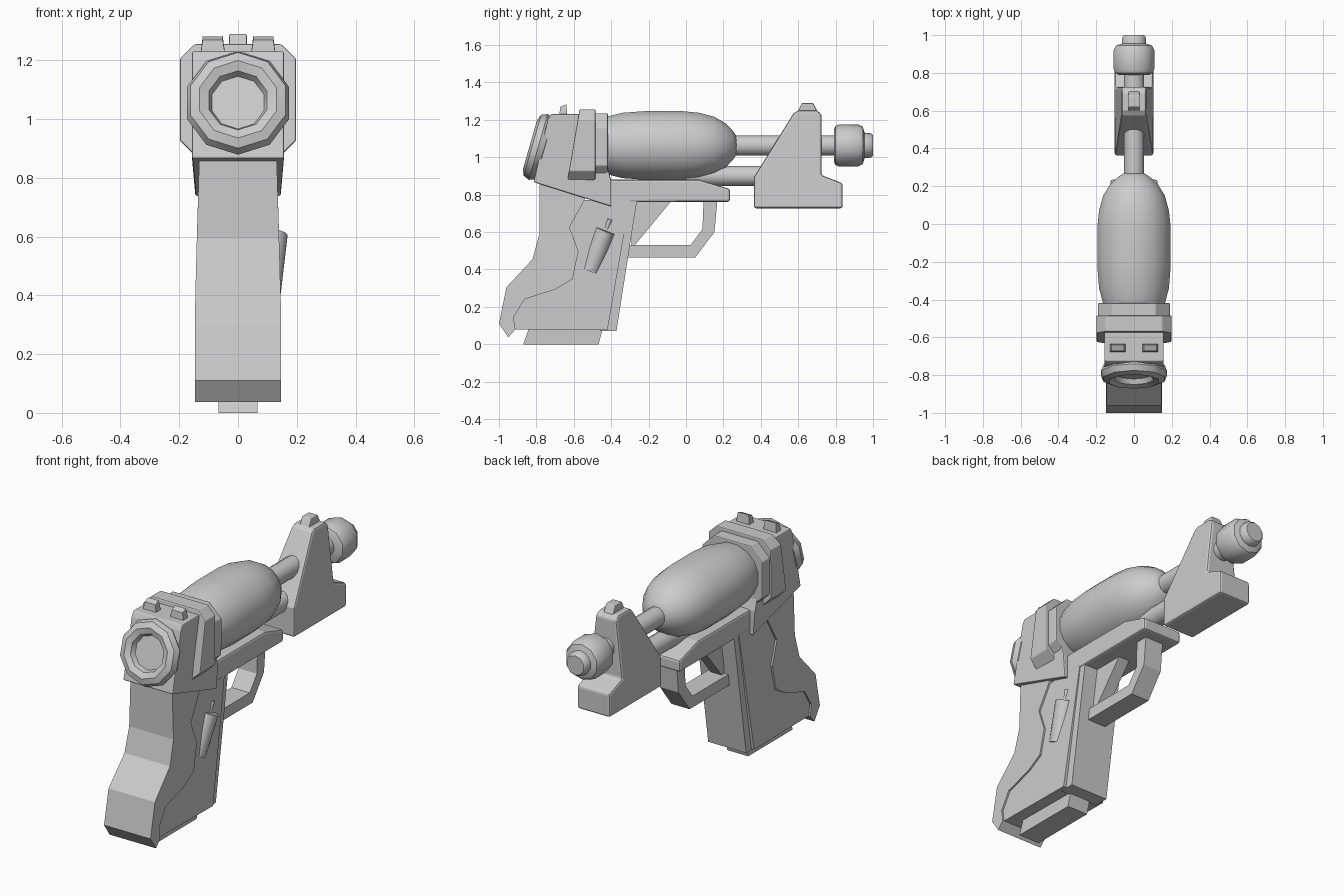
import bpy, bmesh, math
from mathutils import Matrix, Vector

if "Cube" in bpy.data.objects:
    bpy.data.objects.remove(bpy.data.objects["Cube"], do_unlink=True)

GREY = (0.6, 0.6, 0.6, 1)
mat = bpy.data.materials.new("light_grey")
mat.use_nodes = True
mat.diffuse_color = GREY
mat.node_tree.nodes["Principled BSDF"].inputs["Base Color"].default_value = GREY


def finish(name, bm, bevel=0, smooth=0):
    """Turn a bmesh into a named, shaded object."""
    bmesh.ops.recalc_face_normals(bm, faces=bm.faces)
    me = bpy.data.meshes.new(name)
    bm.to_mesh(me)
    bm.free()
    ob = bpy.data.objects.new(name, me)
    bpy.context.collection.objects.link(ob)
    me.materials.append(mat)
    if bevel:
        mod = ob.modifiers.new("bevel", "BEVEL")
        mod.width = bevel
        mod.segments = 2
        mod.limit_method = "ANGLE"
        mod.angle_limit = math.radians(35)
    if smooth:
        bpy.ops.object.select_all(action="DESELECT")
        ob.select_set(True)
        bpy.context.view_layer.objects.active = ob
        bpy.ops.object.shade_smooth_by_angle(angle=math.radians(smooth))
    return ob


def bridge(bm, a, b):
    """Close two matching vertex loops into a solid."""
    bm.faces.new(a)
    bm.faces.new(b)
    for i in range(len(a)):
        j = (i + 1) % len(a)
        bm.faces.new((a[i], a[j], b[j], b[i]))


def prism(name, pts, half, bevel=0, smooth=0, x=0):
    """Side profile of (y, z) points; half width is a number or a rule of z."""
    width = half if callable(half) else lambda z: half
    bm = bmesh.new()
    sides = [[bm.verts.new((x + s * width(z), y, z)) for y, z in pts] for s in (-1, 1)]
    bridge(bm, *sides)
    return finish(name, bm, bevel, smooth)


def octagon(name, back, front, hw, z0, z1, cut, bevel=0):
    """Chamfered plate across the gun; back is a rule of z."""
    ring = []
    for s in (1, -1):
        half = [(hw - cut, z0), (hw, z0 + cut), (hw, z1 - cut), (hw - cut, z1)]
        ring += [(s * x, z) for x, z in half[::s]]
    bm = bmesh.new()
    a = [bm.verts.new((x, back(z), z)) for x, z in ring]
    b = [bm.verts.new((x, front, z)) for x, z in ring]
    bridge(bm, a, b)
    return finish(name, bm, bevel)


def lathe(name, start, direction, profile, n=12, smooth=40, wide=1):
    """Spin (distance, radius) points around an axis."""
    bm = bmesh.new()
    rings = [[bm.verts.new((r * math.cos(t), r * math.sin(t), d))
              for t in (2 * math.pi * (i + 0.5) / n for i in range(n))]
             for d, r in profile]
    for a, b in zip(rings, rings[1:]):
        for i in range(n):
            j = (i + 1) % n
            bm.faces.new((a[i], a[j], b[j], b[i]))
    bm.faces.new(rings[0])
    bm.faces.new(rings[-1])
    turn = Vector((0, 0, 1)).rotation_difference(Vector(direction)).to_matrix().to_4x4()
    bm.transform(Matrix.Translation(start) @ Matrix.Diagonal((wide, 1, 1, 1)) @ turn)
    return finish(name, bm, 0, smooth)


FWD = (0, 1, 0)
AXIS = 1.063

# Barrel, muzzle and pressure chamber
lathe("chamber", (0, 0, AXIS), FWD,
      [(-.45, .15), (-.41, .16), (-.34, .178), (-.22, .187), (-.02, .187), (.07, .178),
       (.15, .157), (.21, .122), (.25, .08), (.27, .05)], 16, 50, 1.06)
lathe("barrel", (0, 0, AXIS), FWD, [(.2, .055), (.85, .055)])
lathe("lower_rod", (0, 0, .9), FWD, [(0, .055), (.42, .055)])
lathe("muzzle", (0, 0, AXIS), FWD,
      [(.79, .085), (.8, .105), (.82, .113), (.92, .113), (.945, .1), (.955, .068),
       (.99, .065), (1, .055)], 10)

# Front sight block
prism("front_block", [(.363, .727), (.363, .893), (.575, 1.235), (.6, 1.25), (.7, 1.25),
                      (.725, 1.23), (.725, .904), (.837, .861), (.837, .727)],
      lambda z: .065 if z > 1.2 else .102, .012)
prism("front_sight", [(.595, 1.24), (.62, 1.29), (.68, 1.29), (.705, 1.24)], .03, .005)

# Rear housing
prism("receiver", [(-.815, .867), (-.74, 1.2), (-.725, 1.23), (-.5, 1.23),
                   (-.4, .877), (-.4, .737)],
      lambda z: .157 if z > .8 else .145, .006)
octagon("rear_bracket", lambda z: -.634 + (z - .877) * .17, -.484, .198, .877, 1.255, .05, .006)
octagon("collar", lambda z: -.5, -.418, .19, .88, 1.235, .075, .006)
for side, label in ((1, "left"), (-1, "right")):
    prism("rear_sight_" + label, [(-.68, 1.2), (-.672, 1.27), (-.64, 1.282), (-.632, 1.2)],
          lambda z: .034 if z > 1.25 else .045, x=side * .086)

# Rear ring with its inner disc
tilt = (Matrix.Translation((0, -.79, 1.055)) @ Matrix.Rotation(math.radians(74), 4, "X")
        @ Matrix.Rotation(math.radians(18), 4, "Z"))
bpy.ops.mesh.primitive_torus_add(major_segments=10, minor_segments=8,
                                 major_radius=.137, minor_radius=.046)
ring = bpy.context.object
ring.name = "rear_ring"
ring.matrix_world = tilt
ring.data.materials.append(mat)
bpy.ops.object.shade_smooth_by_angle(angle=math.radians(40))
back = tilt.to_3x3() @ Vector((0, 0, 1))
lathe("rear_disc", (0, -.79, 1.055), back, [(-.06, .12), (.005, .12)], 10)

# Under rail, trigger and guard
prism("under_rail", [(-.42, .76), (-.42, .88), (.07, .88), (.235, .83), (.235, .762)], .125, .012)
prism("trigger_guard", [(-.33, .465), (.05, .465), (.152, .6), (.168, .77), (.094, .77),
                        (.088, .615), (.024, .53), (-.33, .53)], .058)
prism("trigger", [(-.075, .77), (-.29, .51), (-.3, .77)], .035)


# Grip: swelling back strap, inset panel, front strap and magazine
def swell(z):
    return .147 - .03 * max(0, z - .3) ** 1.2


seam = [(-.922, .144), (-.864, .24), (-.698, .294), (-.607, .348),
        (-.575, .497), (-.623, .626), (-.543, .77)]
prism("grip_back_strap", [(-.912, .08)] + seam + [(-.53, .84), (-.783, .87), (-.783, .594),
      (-.82, .455), (-.89, .38), (-.96, .305), (-1, .11), (-.95, .037)], swell)
prism("grip_panel", [(-.912, .08)] + seam + [(-.3, .77), (-.42, .075)],
      lambda z: swell(z) - .01)
prism("grip_front_strap", [(-.46, .07), (-.372, .07), (-.262, .77), (-.34, .77)], .12)
prism("magazine_base", [(-.87, 0), (-.835, .1), (-.44, .1), (-.468, 0)], .066)

# Side canister with its stem
top, bottom = Vector((.117, -.43, .608)), Vector((.092, -.512, .395))
axis = top - bottom
length = axis.length
lathe("canister", bottom, axis, [(0, .053), (length, .053)], 14)
lathe("canister_stem", top, axis, [(-.01, .013), (.065, .013)], 8, 50)
